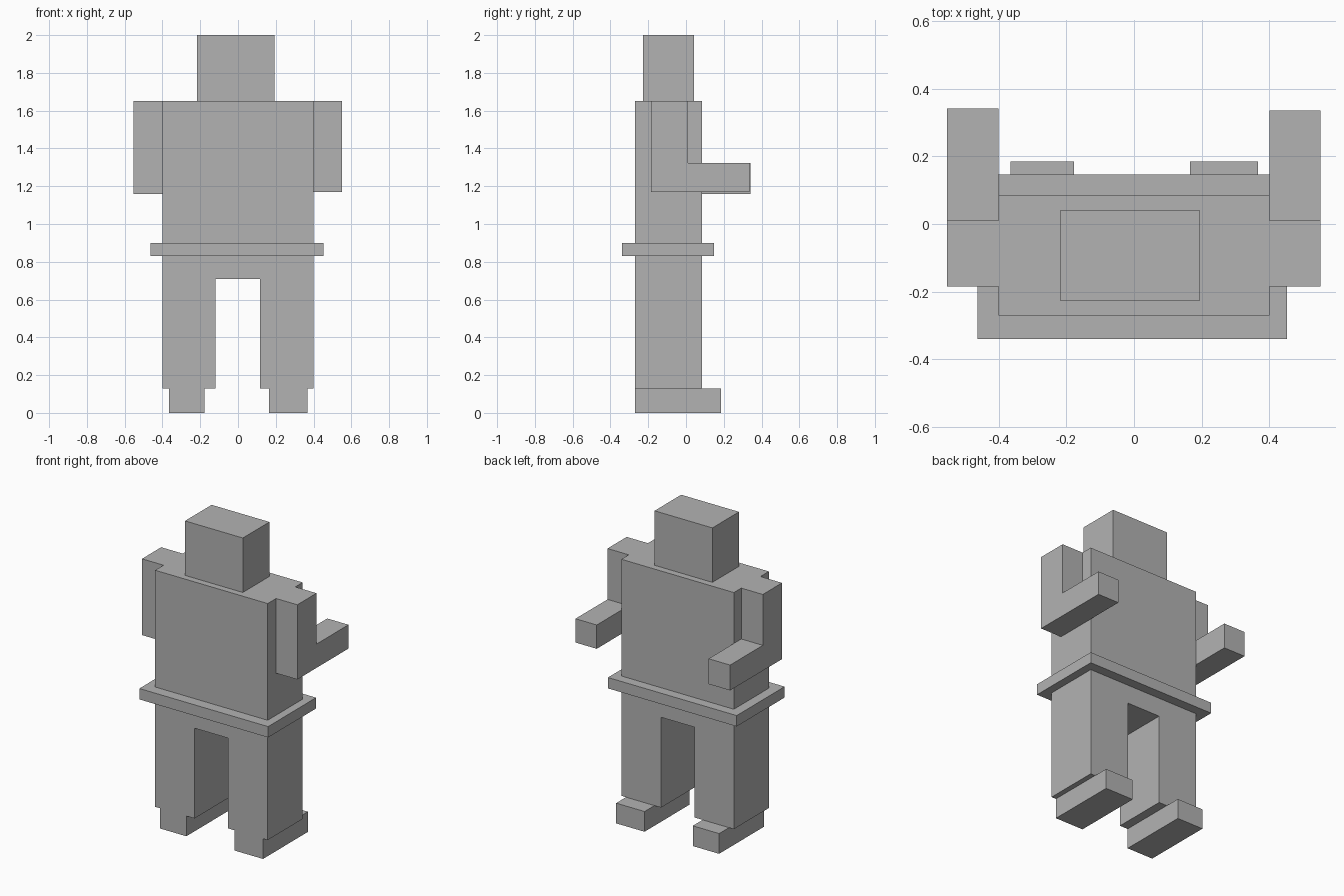
import bpy
from mathutils import Vector

cube = bpy.data.objects.get("Cube")
if cube:
    bpy.data.objects.remove(cube, do_unlink=True)

# One plain grey for the whole figure
grey = bpy.data.materials.new("plain_grey")
grey.use_nodes = True
colour = (0.45, 0.45, 0.45, 1)
grey.diffuse_color = colour
grey.node_tree.nodes["Principled BSDF"].inputs["Base Color"].default_value = colour


def finish(obj, name):
    obj.name = name
    obj.data.name = name
    obj.data.materials.append(grey)
    return obj


def box(name, x, y, z):
    """Block spanning the given (min, max) ranges."""
    low, high = Vector((x[0], y[0], z[0])), Vector((x[1], y[1], z[1]))
    bpy.ops.mesh.primitive_cube_add(size=1)
    obj = bpy.context.object
    for v in obj.data.vertices:
        v.co = (low + high) / 2 + v.co * (high - low)
    return finish(obj, name)


def prism(name, outline, axis, start, end):
    """Extrude an outline along axis 0 (points are y, z) or 1 (points are x, z)."""
    n = len(outline)
    verts = []
    for d in (start, end):
        verts += [(d, a, b) if axis == 0 else (a, d, b) for a, b in outline]
    faces = [tuple(range(n)), tuple(reversed(range(n, 2 * n)))]
    faces += [(i, i + n, (i + 1) % n + n, (i + 1) % n) for i in range(n)]
    mesh = bpy.data.meshes.new(name)
    mesh.from_pydata(verts, [], faces)
    obj = bpy.data.objects.new(name, mesh)
    bpy.context.collection.objects.link(obj)
    bpy.context.view_layer.objects.active = obj
    obj.select_set(True)
    bpy.ops.object.mode_set(mode="EDIT")
    bpy.ops.mesh.select_all(action="SELECT")
    bpy.ops.mesh.normals_make_consistent(inside=False)
    bpy.ops.object.mode_set(mode="OBJECT")
    obj.select_set(False)
    return finish(obj, name)


body_x, body_y = (-0.4, 0.4), (-0.27, 0.085)
waist, belt_top, shoulder, ankle, crotch = 0.83, 0.9, 1.65, 0.13, 0.71

# Head, torso and belt
box("head", (-0.217, 0.194), (-0.228, 0.042), (shoulder, 2.0))
box("torso", body_x, body_y, (belt_top, shoulder))
box("belt", (-0.463, 0.452), (-0.34, 0.147), (waist, belt_top))

# Trousers: hips and both legs in one arch
prism("trousers", [(-0.4, ankle), (-0.12, ankle), (-0.12, crotch), (0.117, crotch),
                   (0.117, ankle), (0.4, ankle), (0.4, waist), (-0.4, waist)],
      1, *body_y)

# Feet
for side, x in (("right", (-0.365, -0.178)), ("left", (0.165, 0.367))):
    box(side + "_foot", x, (-0.27, 0.185), (0, ankle))

# Bent arms, upper arm and forearm in one profile
for side, x, reach, elbow in (("right", (-0.553, -0.4), 0.342, 1.16),
                              ("left", (0.4, 0.551), 0.335, 1.17)):
    prism(side + "_arm", [(-0.185, elbow), (reach, elbow), (reach, 1.323),
                          (0.01, 1.323), (0.01, shoulder), (-0.185, shoulder)],
          0, *x)
